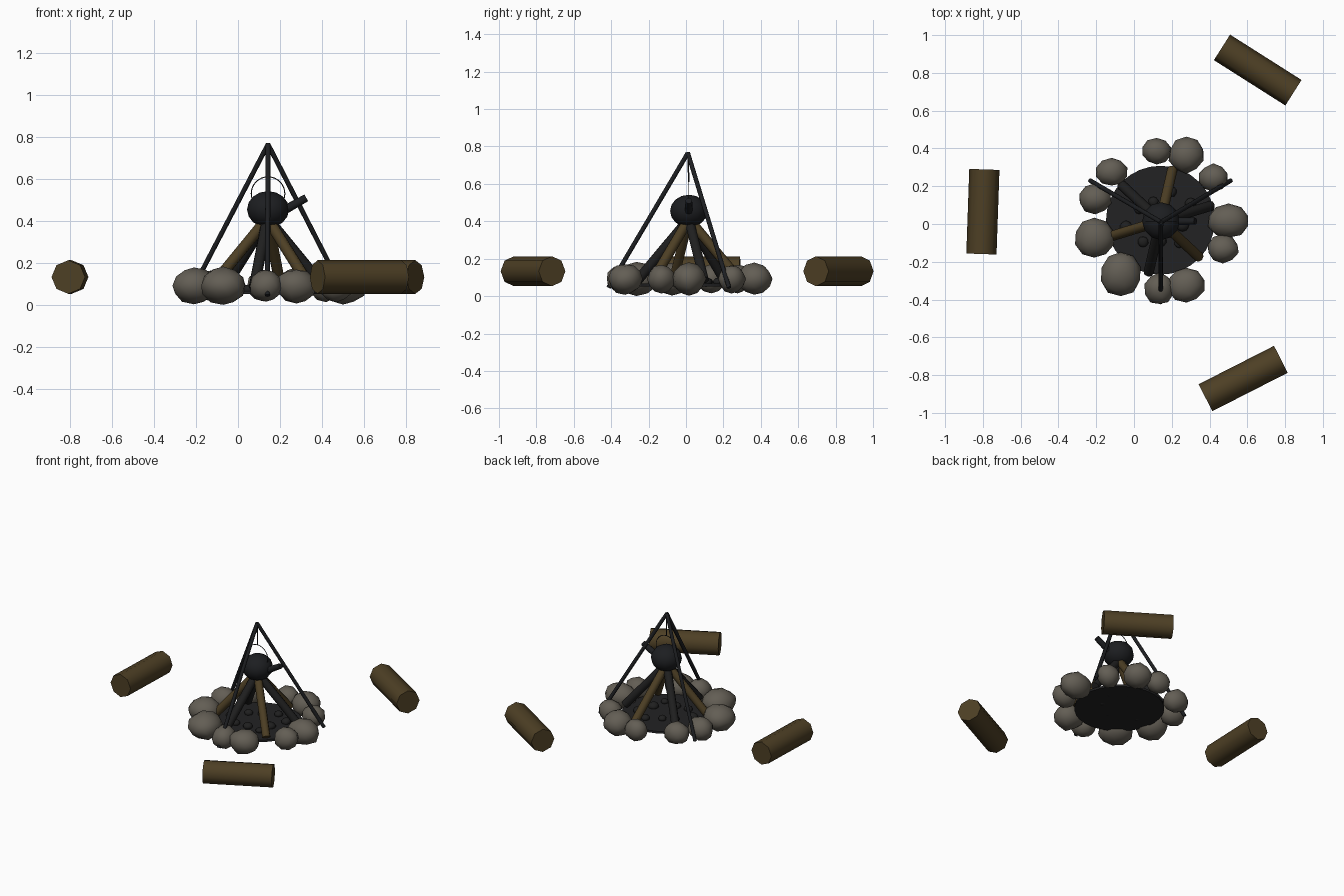
import bpy, math, random
from mathutils import Vector, noise

cube = bpy.data.objects.get("Cube")
if cube:
    bpy.data.objects.remove(cube, do_unlink=True)

random.seed(4)
CX, CY = 0.14, 0.015   # middle of the fire


def material(name, r, g, b):
    m = bpy.data.materials.new(name)
    m.use_nodes = True
    m.diffuse_color = (r, g, b, 1)
    m.node_tree.nodes["Principled BSDF"].inputs["Base Color"].default_value = (r, g, b, 1)
    return m


stone = material("grey stone", 0.125, 0.112, 0.09)
bark = material("brown wood", 0.075, 0.05, 0.018)
char = material("charred wood", 0.014, 0.014, 0.014)
ash = material("dark ash", 0.016, 0.016, 0.017)
iron = material("black iron", 0.012, 0.013, 0.015)


def finish(name, mat, angle=50):
    ob = bpy.context.object
    ob.name = name
    ob.data.materials.append(mat)
    bpy.ops.object.shade_smooth_by_angle(angle=math.radians(angle))
    return ob


def rod(name, a, b, radius, mat, sides=8, tip=None):
    """Tapered round bar between two points."""
    a, b = Vector(a), Vector(b)
    d = b - a
    bpy.ops.mesh.primitive_cone_add(vertices=sides, radius1=radius,
                                    radius2=radius if tip is None else tip,
                                    depth=d.length, location=(a + b) / 2)
    bpy.context.object.rotation_euler = d.to_track_quat('Z', 'Y').to_euler()
    return finish(name, mat)


def around(radius, degrees, z):
    t = math.radians(degrees)
    return (CX + radius * math.cos(t), CY + radius * math.sin(t), z)


def boulder(name, loc, size, mat, rough=0.12):
    """Slightly lumpy, squashed ball."""
    bpy.ops.mesh.primitive_ico_sphere_add(subdivisions=2, radius=1, location=loc)
    ob = bpy.context.object
    offset = Vector((random.uniform(0, 9), random.uniform(0, 9), 0))
    for v in ob.data.vertices:
        v.co *= 1 + rough * noise.noise(v.co * 1.3 + offset)
    ob.scale = size
    return finish(name, mat)


# Seating logs: centre x, centre y, heading in degrees
for name, x, y, heading in (("seat_log_right", -0.80, 0.065, 88),
                            ("seat_log_back", 0.655, 0.815, -32.4),
                            ("seat_log_front", 0.578, -0.818, 27)):
    t = math.radians(heading)
    half = Vector((math.cos(t), math.sin(t), 0)) * 0.224
    mid = Vector((x, y, 0.133))
    rod(name, mid - half, mid + half, 0.08, bark)

# Ring of stones: x, y, half width, half depth
ring = ((0.12, 0.385, 0.08, 0.07), (0.277, 0.365, 0.095, 0.095),
        (0.42, 0.245, 0.08, 0.072), (0.50, 0.015, 0.113, 0.09),
        (0.47, -0.13, 0.085, 0.075), (0.277, -0.325, 0.1, 0.093),
        (0.135, -0.345, 0.078, 0.084), (-0.07, -0.265, 0.11, 0.116),
        (-0.21, -0.075, 0.104, 0.104), (-0.205, 0.135, 0.088, 0.08),
        (-0.118, 0.275, 0.087, 0.076))
for i, (x, y, w, d) in enumerate(ring):
    high = 0.045 + 0.4 * (w + d) / 2
    boulder(f"ring_stone_{i + 1}", (x, y, 0.092), (w, d, high), stone)

# Ash bed
bpy.ops.mesh.primitive_cylinder_add(vertices=32, radius=0.288, depth=0.015,
                                    location=(CX, 0.02, 0.06))
finish("ash_bed", ash)

# Coals scattered on the ash
for i in range(9):
    r = random.uniform(0.02, 0.035)
    boulder(f"coal_{i + 1}", around(random.uniform(0.1, 0.2), i * 40 + 30, 0.075),
            (r, r, r * 0.8), char)

# Leaning firewood, alternately charred and fresh
for i in range(6):
    a = 17 + 60 * i
    rod(f"firewood_{i + 1}", around(0.28, a, 0.085), around(0.01, a, 0.40),
        0.027, bark if i % 2 else char)

# Tripod
apex = (CX + 0.003, CY - 0.005, 0.765)
for name, a in (("left", 30), ("right", 150), ("front", 270)):
    rod(f"tripod_leg_{name}", around(0.43, a, 0.045), apex, 0.012, iron)

# Kettle with flat lid, spout, thin bail and hanging wire
bpy.ops.mesh.primitive_uv_sphere_add(segments=12, ring_count=8, radius=1,
                                     location=(CX + 0.003, CY, 0.455))
bpy.context.object.scale = (0.1, 0.1, 0.087)
finish("kettle", iron)
rod("kettle_spout", (CX + 0.06, CY, 0.44), (CX + 0.185, CY, 0.51), 0.022, iron, tip=0.018)
bpy.ops.mesh.primitive_torus_add(major_segments=32, minor_segments=6,
                                 major_radius=0.08, minor_radius=0.0025,
                                 location=(CX + 0.003, CY, 0.53),
                                 rotation=(math.pi / 2, 0, 0))
finish("kettle_handle", iron)
rod("hanging_wire", (CX + 0.003, CY, 0.61), apex, 0.004, iron, sides=6)
